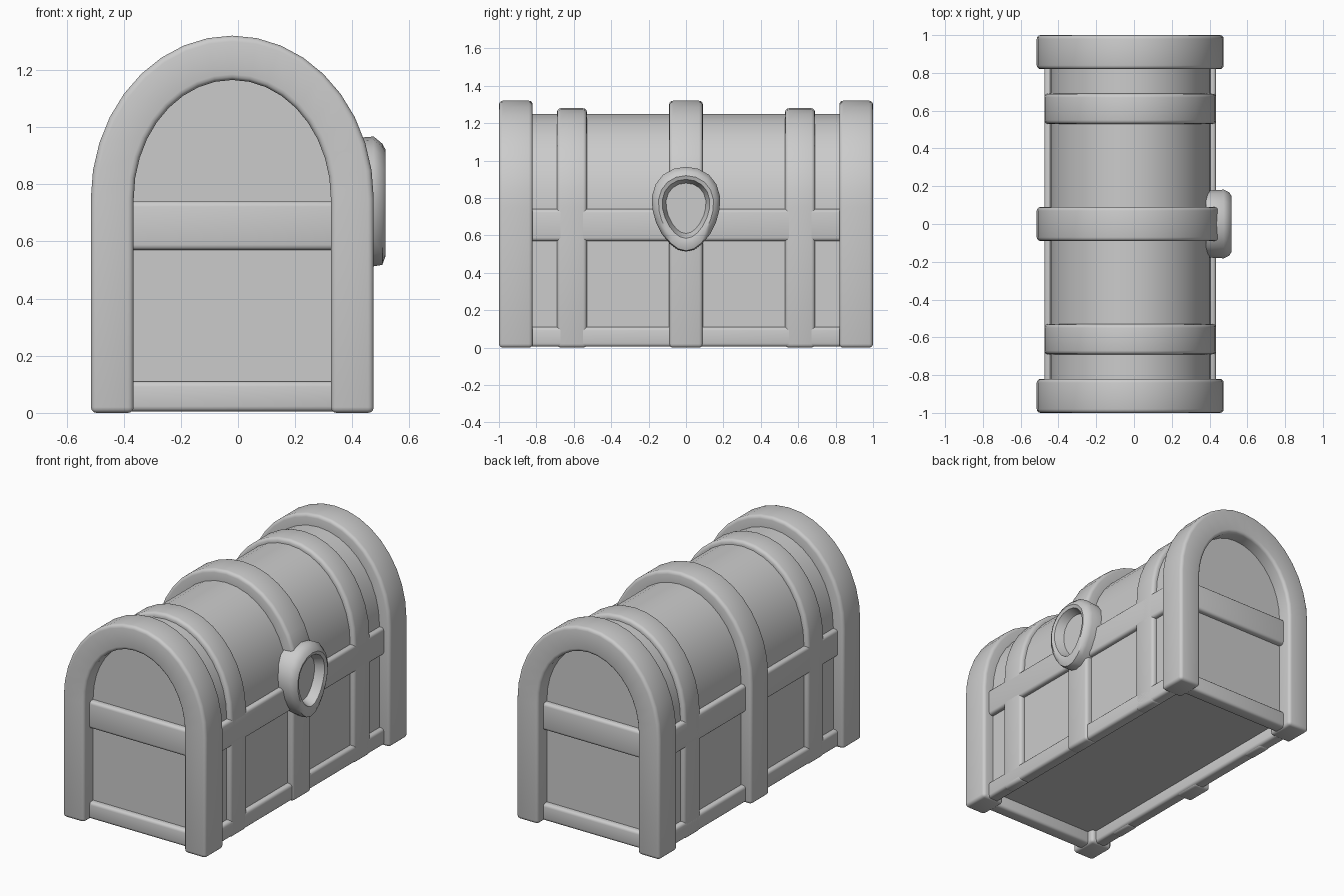
import bpy, bmesh, math

if "Cube" in bpy.data.objects:
    bpy.data.objects.remove(bpy.data.objects["Cube"])

CX = -0.02      # centre line of the chest body
SPRING = 0.75   # height where the arch starts

grey = bpy.data.materials.new("plain grey")
grey.diffuse_color = (0.6, 0.6, 0.6, 1)
grey.use_nodes = True
grey.node_tree.nodes["Principled BSDF"].inputs["Base Color"].default_value = grey.diffuse_color


def finish(bm, name, bevel=0.02):
    """Round the hard edges, shade smooth and link the object."""
    bmesh.ops.recalc_face_normals(bm, faces=bm.faces[:])
    if bevel:
        hard = [e for e in bm.edges if e.calc_face_angle(0) > 0.7]
        bmesh.ops.bevel(bm, geom=hard, offset=bevel, segments=3, profile=0.5,
                        affect='EDGES', clamp_overlap=True)
    me = bpy.data.meshes.new(name)
    bm.to_mesh(me)
    bm.free()
    me.materials.append(grey)
    ob = bpy.data.objects.new(name, me)
    bpy.context.collection.objects.link(ob)
    bpy.ops.object.select_all(action='DESELECT')
    ob.select_set(True)
    bpy.context.view_layer.objects.active = ob
    bpy.ops.object.shade_smooth_by_angle(angle=math.radians(45))
    return ob


def arch(w, h, base, xmax=9, n=18):
    """Open outline: up one leg, over the elliptical arch, down the other."""
    pts = [(CX + w, base)]
    for i in range(n + 1):
        a = math.pi * i / n
        pts.append((CX + w * math.cos(a), SPRING + h * math.sin(a)))
    pts.append((CX - w, base))
    return [(min(x, xmax), z) for x, z in pts]


def band(name, w, h, wi, hi, y0, y1, xmax=9):
    """Arched strap with an open middle."""
    bm = bmesh.new()
    rings = []
    outer, inner = arch(w, h, 0, xmax), arch(wi, hi, 0)
    for (xo, zo), (xi, zi) in zip(outer, inner):
        rings.append([bm.verts.new(c) for c in
                      ((xo, y0, zo), (xo, y1, zo), (xi, y1, zi), (xi, y0, zi))])
    for a, b in zip(rings, rings[1:]):
        for k in range(4):
            bm.faces.new((a[k], a[(k + 1) % 4], b[(k + 1) % 4], b[k]))
    bm.faces.new(rings[0])
    bm.faces.new(rings[-1])
    finish(bm, name)


def box(name, x0, x1, y0, y1, z0, z1, bevel=0.018):
    bm = bmesh.new()
    bmesh.ops.create_cube(bm, size=1)
    for v in bm.verts:
        v.co = ((x0 + x1) / 2 + v.co.x * (x1 - x0),
                (y0 + y1) / 2 + v.co.y * (y1 - y0),
                (z0 + z1) / 2 + v.co.z * (z1 - z0))
    finish(bm, name, bevel)


# chest body with raised floor
bm = bmesh.new()
out = arch(0.425, 0.5, 0.08)
a = [bm.verts.new((x, -0.91, z)) for x, z in out]
b = [bm.verts.new((x, 0.91, z)) for x, z in out]
bm.faces.new(a)
bm.faces.new(b)
for i in range(len(a)):
    j = (i + 1) % len(a)
    bm.faces.new((a[i], a[j], b[j], b[i]))
finish(bm, "chest_body", 0)

# straps over the chest
for s, side in ((-1, "front"), (1, "back")):
    band("end_band_" + side, 0.495, 0.57, 0.345, 0.415,
         *sorted((s * 0.82, s * 1.0)))
    band("thin_band_" + side, 0.455, 0.53, 0.38, 0.45,
         *sorted((s * 0.53, s * 0.69)))
band("centre_band", 0.495, 0.57, 0.38, 0.45, -0.09, 0.09, xmax=0.445)

# horizontal rails: base rim and lid seam, on all four sides
for name, z0, z1 in (("base_rail", 0.005, 0.11), ("seam_rail", 0.57, 0.74)):
    for s in (-1, 1):
        x0, x1 = sorted((CX + s * 0.375, CX + s * 0.455))
        box(name + "_side", x0, x1, -0.92, 0.92, z0, z1)
        y0, y1 = sorted((s * 0.86, s * 0.945))
        box(name + "_end", CX - 0.40, CX + 0.40, y0, y1, z0, z1)

# egg-shaped clasp with a sunken middle: x, half width, half height, centre z
bm = bmesh.new()
N = 20
loops = []
for x, ry, rz, zc in ((0.38, 0.175, 0.22, 0.74), (0.475, 0.18, 0.227, 0.74),
                      (0.505, 0.165, 0.212, 0.73), (0.517, 0.145, 0.185, 0.735),
                      (0.51, 0.125, 0.158, 0.742), (0.455, 0.105, 0.135, 0.745)):
    ring = []
    for i in range(N):
        t = 2 * math.pi * i / N
        y = ry * math.cos(t) * (1 + 0.2 * math.sin(t))
        ring.append(bm.verts.new((x, y, zc + rz * math.sin(t))))
    loops.append(ring)
for p, q in zip(loops, loops[1:]):
    for i in range(N):
        j = (i + 1) % N
        bm.faces.new((p[i], p[j], q[j], q[i]))
bm.faces.new(loops[0])
bm.faces.new(loops[-1])
finish(bm, "clasp", 0)
